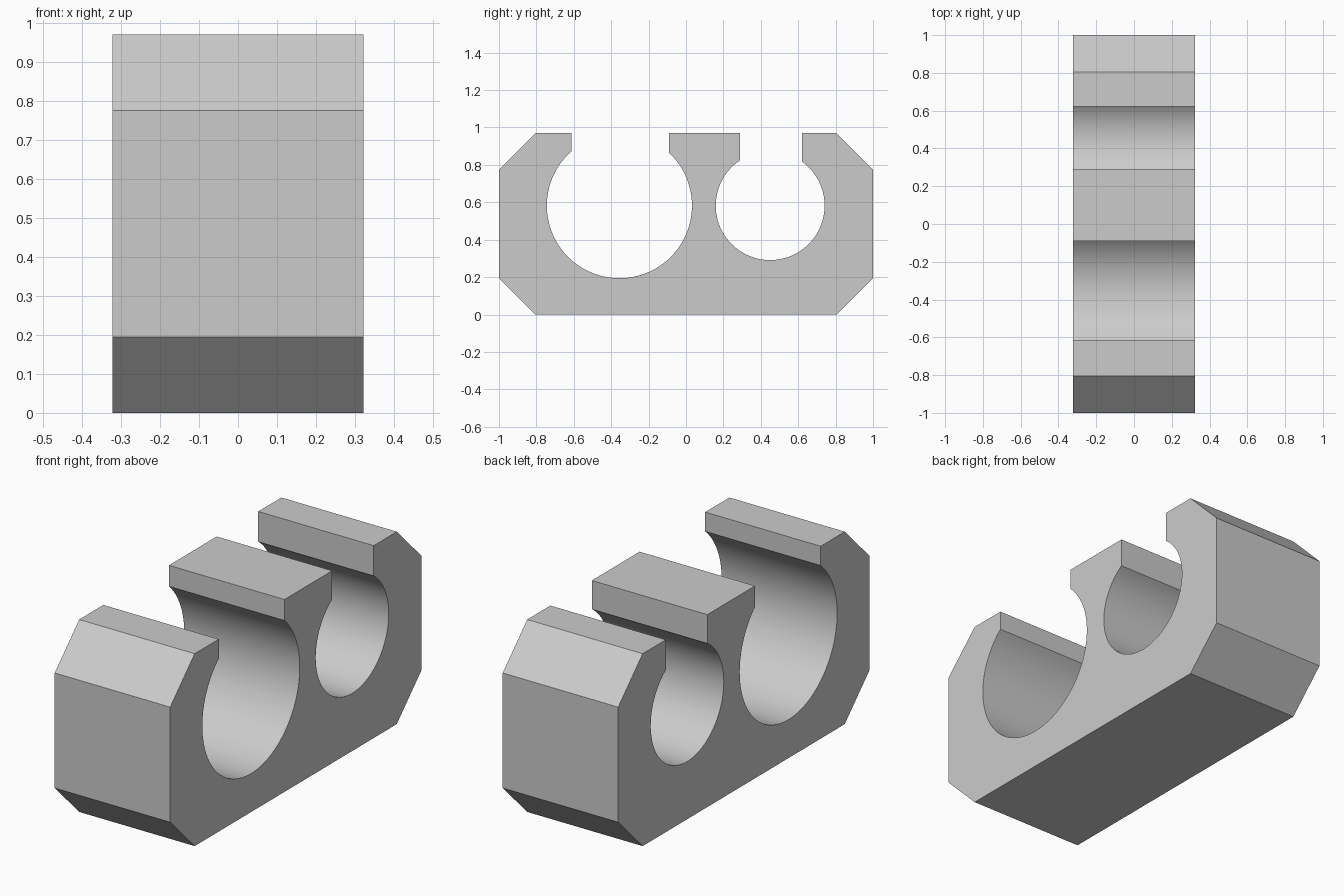
import bpy, bmesh, math

cube = bpy.data.objects.get("Cube")
if cube:
    bpy.data.objects.remove(cube, do_unlink=True)

HALF_WIDTH = 0.322
TOP = 0.97
CHAMFER = 0.195
BORE_Z = 0.582


def bore(cy, radius, left, right, steps=72):
    """Open clip outline: down one slot wall, round the bore, up the other."""
    start = math.pi - math.acos((cy - left) / radius)
    end = math.acos((right - cy) / radius) + 2 * math.pi
    arc = []
    for i in range(steps + 1):
        a = start + (end - start) * i / steps
        arc.append((cy + radius * math.cos(a), BORE_Z + radius * math.sin(a)))
    return [(left, TOP)] + arc + [(right, TOP)]


# Side profile: chamfered block with a large and a small open bore
profile = [(-1, CHAMFER), (-1, TOP - CHAMFER), (-1 + CHAMFER, TOP)]
profile += bore(-0.356, 0.388, -0.613, -0.09)
profile += bore(0.45, 0.291, 0.29, 0.621)
profile += [(1 - CHAMFER, TOP), (1, TOP - CHAMFER), (1, CHAMFER),
            (1 - CHAMFER, 0), (-1 + CHAMFER, 0)]

# Extrude the profile across the width
bm = bmesh.new()
face = bm.faces.new([bm.verts.new((-HALF_WIDTH, y, z)) for y, z in profile])
result = bmesh.ops.extrude_face_region(bm, geom=[face])
moved = [v for v in result["geom"] if isinstance(v, bmesh.types.BMVert)]
bmesh.ops.translate(bm, verts=moved, vec=(2 * HALF_WIDTH, 0, 0))
bmesh.ops.recalc_face_normals(bm, faces=bm.faces)
# Triangulate the concave end caps cleanly
caps = [f for f in bm.faces if len(f.verts) > 4]
bmesh.ops.triangulate(bm, faces=caps, ngon_method='EAR_CLIP')
mesh = bpy.data.meshes.new("double_pipe_clip")
bm.to_mesh(mesh)
bm.free()
clip = bpy.data.objects.new("double_pipe_clip", mesh)
bpy.context.collection.objects.link(clip)

# Plain grey finish
grey = bpy.data.materials.new("grey")
grey.use_nodes = True
colour = (0.6, 0.6, 0.6, 1)
grey.diffuse_color = colour
grey.node_tree.nodes["Principled BSDF"].inputs["Base Color"].default_value = colour
mesh.materials.append(grey)

# Smooth bores, crisp edges
bpy.ops.object.select_all(action='DESELECT')
clip.select_set(True)
bpy.context.view_layer.objects.active = clip
bpy.ops.object.shade_smooth_by_angle(angle=math.radians(30))
